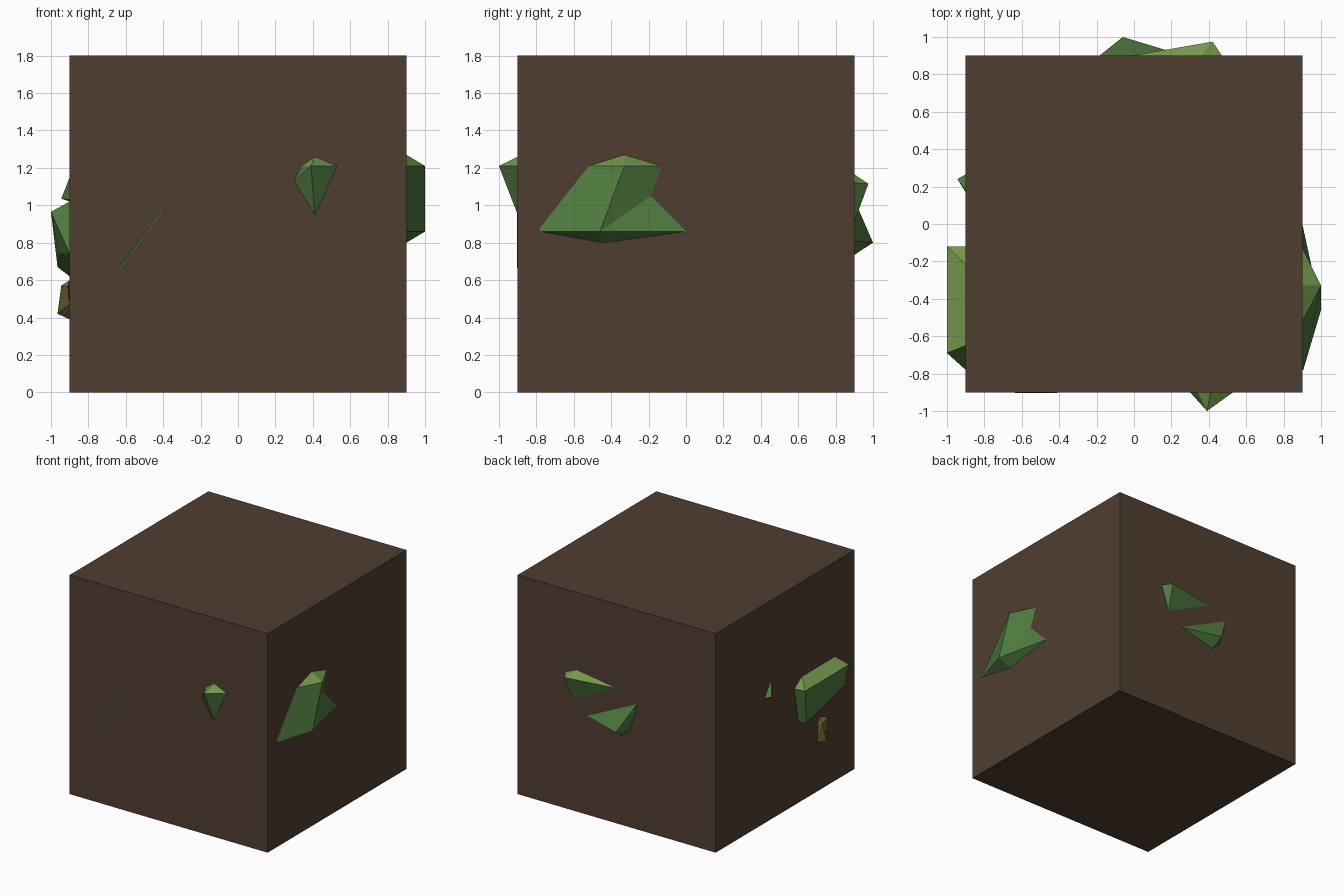
import bpy, bmesh

if "Cube" in bpy.data.objects:
    bpy.data.objects.remove(bpy.data.objects["Cube"])


def material(name, rgb):
    m = bpy.data.materials.new(name)
    m.diffuse_color = (*rgb, 1)
    m.use_nodes = True
    m.node_tree.nodes["Principled BSDF"].inputs["Base Color"].default_value = m.diffuse_color
    return m


SOIL = material("soil", (0.080, 0.048, 0.030))
GREEN = material("moss", (0.080, 0.200, 0.050))
LIGHT = material("moss_top", (0.175, 0.310, 0.075))
DRY = material("dry_moss", (0.150, 0.115, 0.030))
DRY_TOP = material("dry_moss_top", (0.260, 0.180, 0.070))


def finish(bm, name, mats):
    # upward facing facets take the lighter second material
    bmesh.ops.recalc_face_normals(bm, faces=bm.faces)
    bm.normal_update()
    if len(mats) > 1:
        for f in bm.faces:
            f.material_index = 1 if f.normal.z > 0.5 else 0
    me = bpy.data.meshes.new(name)
    bm.to_mesh(me)
    bm.free()
    for m in mats:
        me.materials.append(m)
    ob = bpy.data.objects.new(name, me)
    bpy.context.collection.objects.link(ob)


def clump(name, points, faces=None, mats=(GREEN, LIGHT)):
    # faceted lump: explicit faces, or the convex hull of its corners
    bm = bmesh.new()
    vs = [bm.verts.new(p) for p in points]
    if faces:
        for f in faces:
            bm.faces.new([vs[i] for i in f])
    else:
        bmesh.ops.convex_hull(bm, input=bm.verts)
    finish(bm, name, mats)


# Earth block
bm = bmesh.new()
bmesh.ops.create_cube(bm, size=1.8)
bmesh.ops.translate(bm, verts=bm.verts, vec=(0, 0, 0.9))
finish(bm, "earth_block", [SOIL])

# Right wall clump with a notch: eight wall points and a two-point ridge
ring = [(-.78, .86), (-.78, .88), (-.52, 1.21), (-.33, 1.27),
        (-.13, 1.21), (-.19, 1.05), (0, .86), (-.44, .80)]
pts = [(.905 if i == 0 else .9, y, z) for i, (y, z) in enumerate(ring)]
pts += [(1, -.33, 1.21), (1, -.46, .86)]
clump("right_moss", pts,
      [(9, 0, 1, 2, 8), (8, 4, 5), (8, 5, 9), (9, 5, 6), (8, 2, 3),
       (8, 3, 4), (9, 7, 0), (9, 6, 7)])

# Front wall clump
clump("front_moss", [(.30, -.9, 1.13), (.34, -.9, 1.21), (.41, -.9, 1.26),
                     (.53, -.9, 1.21), (.41, -.9, .95), (.39, -1, 1.21)])

# Thin blade and speck barely breaking the front wall
clump("front_blade", [(-.645, -.9, .66), (-.63, -.9, .66), (-.405, -.9, .96),
                      (-.405, -.9, .972), (-.635, -.903, .668),
                      (-.41, -.903, .966)], mats=(GREEN,))
clump("front_speck", [(-.735, -.9, .568), (-.725, -.9, .568),
                      (-.73, -.9, .574), (-.73, -.902, .57)], mats=(DRY,))

# Left wall: long slab, small sprout, dry tuft
clump("left_moss_slab", [(-1, -.12, .965), (-1, -.69, .965),
                         (-.9, -.12, .956), (-.9, -.22, 1.02),
                         (-.9, -.65, 1.02), (-.9, -.78, .74),
                         (-.965, -.18, .67), (-.9, -.175, .66),
                         (-.96, -.56, .747), (-.9, -.35, .62)])
clump("left_sprout", [(-.945, .24, 1.035), (-.9, .265, 1.028),
                      (-.9, .175, 1.15), (-.9, .17, 1.03),
                      (-.9, .22, 1.02)], mats=(GREEN,))
clump("left_dry_tuft", [(-.945, -.42, .57), (-.965, -.446, .42),
                        (-.9, -.42, .543), (-.9, -.447, .60),
                        (-.91, -.54, .565), (-.9, -.56, .47),
                        (-.9, -.42, .40), (-.9, -.48, .39)],
      mats=(DRY, DRY_TOP))

# Back wall: upper and lower clumps
clump("back_moss_upper", [(.42, .975, 1.115), (-.01, .9, 1.11),
                          (.36, .9, 1.165), (.47, .9, 1.12),
                          (.40, .9, .91)])
clump("back_moss_lower", [(-.06, 1.0, .80), (.27, .9, .81),
                          (-.185, .9, 1.03), (-.165, .9, .94),
                          (-.12, .9, .80), (-.05, .9, .735)])
